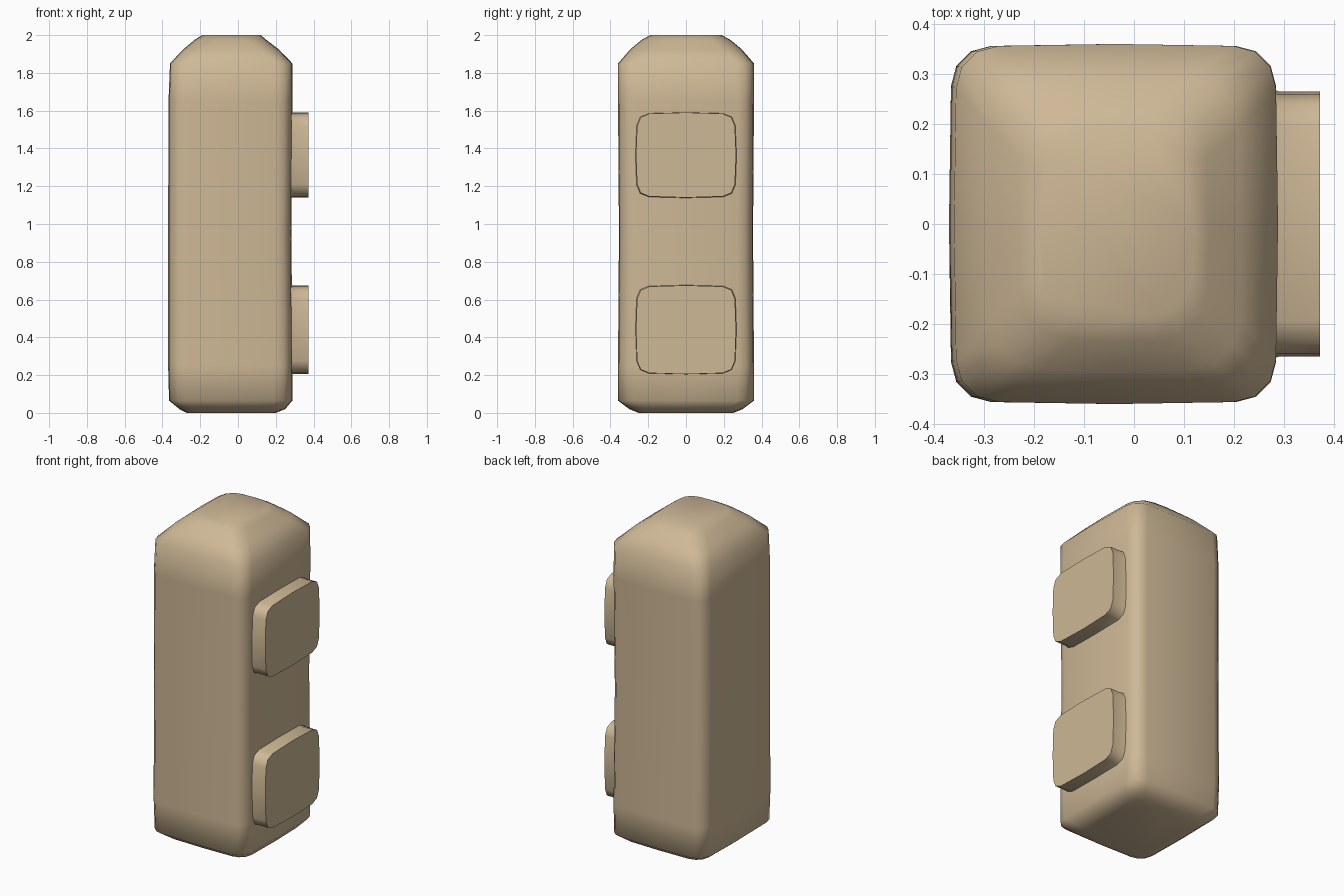
import bpy
import bmesh
import math

old = bpy.data.objects.get("Cube")
if old:
    bpy.data.objects.remove(old, do_unlink=True)

tan = bpy.data.materials.new("warm tan")
tan.use_nodes = True
COLOR = (0.62, 0.48, 0.305, 1)
tan.diffuse_color = COLOR
tan.node_tree.nodes["Principled BSDF"].inputs["Base Color"].default_value = COLOR


def rounded_outline(u0, u1, v0, v1, cut_u, cut_v, steps, bulge=0.0):
    """Counter-clockwise rectangle with rounded corners and slightly bowed sides."""
    points = []
    corners = [(u1, v1, 1, 1), (u0, v1, -1, 1), (u0, v0, -1, -1), (u1, v0, 1, -1)]
    mids = [((u0 + u1) / 2, v1), (u0, (v0 + v1) / 2), ((u0 + u1) / 2, v0), (u1, (v0 + v1) / 2)]
    for k, (u, v, su, sv) in enumerate(corners):
        for i in range(steps + 1):
            a = math.radians(90 * (k + i / steps))
            points.append((u - su * (cut_u + bulge) + cut_u * math.cos(a),
                           v - sv * (cut_v + bulge) + cut_v * math.sin(a)))
        points.append(mids[k])
    return points


def loft(name, rings, angle):
    """Skin a stack of matching rings and cap both ends."""
    bm = bmesh.new()
    loops = [[bm.verts.new(p) for p in ring] for ring in rings]
    for a, b in zip(loops, loops[1:]):
        for i in range(len(a)):
            j = (i + 1) % len(a)
            bm.faces.new((a[i], a[j], b[j], b[i]))
    bm.faces.new(loops[0][::-1])
    bm.faces.new(loops[-1])
    bmesh.ops.recalc_face_normals(bm, faces=bm.faces)
    mesh = bpy.data.meshes.new(name)
    bm.to_mesh(mesh)
    bm.free()
    mesh.materials.append(tan)
    obj = bpy.data.objects.new(name, mesh)
    bpy.context.collection.objects.link(obj)
    bpy.ops.object.select_all(action="DESELECT")
    obj.select_set(True)
    bpy.context.view_layer.objects.active = obj
    bpy.ops.object.shade_smooth_by_angle(angle=math.radians(angle))
    return obj


# Tall soft block: height, left edge, right edge, half depth, corner size
sections = [
    (0.005, -0.27, 0.20, 0.25, 0.07),
    (0.02, -0.31, 0.25, 0.30, 0.08),
    (0.065, -0.365, 0.288, 0.36, 0.085),
    (0.25, -0.37, 0.288, 0.36, 0.08),
    (0.95, -0.37, 0.283, 0.355, 0.08),
    (1.65, -0.368, 0.288, 0.36, 0.08),
    (1.85, -0.36, 0.288, 0.36, 0.085),
    (1.925, -0.29, 0.215, 0.295, 0.10),
    (1.975, -0.23, 0.15, 0.235, 0.10),
    (2.0, -0.19, 0.12, 0.19, 0.08),
]
body_rings = []
for z, x0, x1, depth, corner in sections:
    outline = rounded_outline(x0, x1, -depth, depth, corner, corner, 3, 0.004)
    body_rings.append([(x, y, z) for x, y in outline])
loft("body", body_rings, 65)

# Two flat-faced pads on the side
for name, z0, z1 in (("lower_pad", 0.205, 0.675), ("upper_pad", 1.14, 1.59)):
    pad_rings = []
    for x, grow in ((0.26, 0.01), (0.29, 0.0), (0.372, 0.0)):
        outline = rounded_outline(-0.265 - grow, 0.265 + grow, z0 - grow, z1 + grow,
                                  0.065, 0.065, 2, 0.006)
        pad_rings.append([(x, y, z) for y, z in outline])
    loft(name, pad_rings, 50)

# Stand the block on the ground
for obj in bpy.context.collection.objects:
    if obj.name == "body":
        for v in obj.data.vertices:
            if v.co.z < 0.01:
                v.co.z = 0.0
